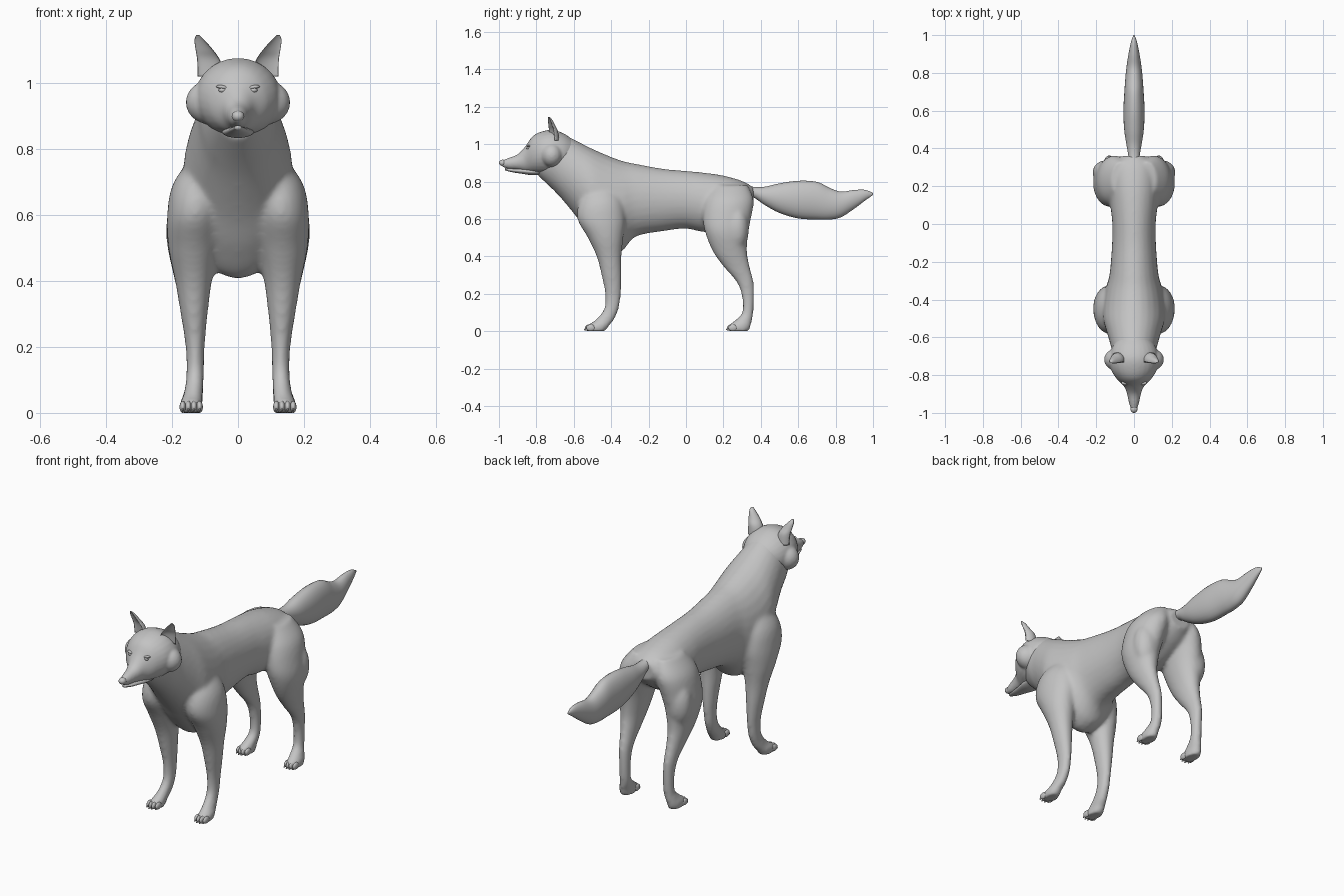
import bpy, bmesh, math
from mathutils import Matrix, Vector

if "Cube" in bpy.data.objects:
    bpy.data.objects.remove(bpy.data.objects["Cube"])

fur = bpy.data.materials.new("plain grey")
fur.use_nodes = True
GREY = (0.55, 0.55, 0.55, 1)
fur.diffuse_color = GREY
fur.node_tree.nodes["Principled BSDF"].inputs["Base Color"].default_value = GREY


def smooth_rows(rows, steps):
    """Spline through the rows so that a few sections give a soft shape."""
    out = []
    for i in range(len(rows) - 1):
        a, b, c, d = (rows[max(0, min(len(rows) - 1, i + k))] for k in (-1, 0, 1, 2))
        for s in range(steps):
            t = s / steps
            out.append([q + t * ((r - p) + t * ((2*p - 5*q + 4*r - u) + t * (3*q - p - 3*r + u))) / 2
                        for p, q, r, u in zip(a, b, c, d)])
    return out + [list(rows[-1])]


def skin(bm, rings):
    """Join rings of points into a closed tube."""
    loops = [[bm.verts.new(p) for p in ring] for ring in rings]
    n = len(loops[0])
    faces = [bm.faces.new(loops[0]), bm.faces.new(loops[-1][::-1])]
    for a, b in zip(loops, loops[1:]):
        for i in range(n):
            j = (i + 1) % n
            faces.append(bm.faces.new((a[i], b[i], b[j], a[j])))
    bmesh.ops.recalc_face_normals(bm, faces=faces)


ANGLES = [2 * math.pi * i / 28 for i in range(28)]


def loft_along_y(bm, rows):
    """Rows are y, top, bottom, half width."""
    rings = []
    for y, top, low, w in smooth_rows(rows, 5):
        mid, h = (top + low) / 2, max((top - low) / 2, 0.001)
        rings.append([(w * math.cos(a), y, mid + h * math.sin(a)) for a in ANGLES])
    skin(bm, rings)


def loft_along_z(bm, rows, side=1, front=1.0, turn=0.0):
    """Rows are z, x, front y, back y, half width; a negative front makes a cup."""
    rings = []
    for z, x, y0, y1, w in smooth_rows(rows, 5):
        mid, d = (y0 + y1) / 2, (y1 - y0) / 2
        ring = []
        for a in ANGLES:
            u, v = w * math.cos(a), d * math.sin(a)
            if v < 0:
                v *= front
            ring.append((side * (x + u * math.cos(turn) - v * math.sin(turn)),
                         mid + u * math.sin(turn) + v * math.cos(turn), z))
        rings.append(ring)
    skin(bm, rings)


def ball(bm, centre, radii, tilt=0.0):
    m = (Matrix.Translation(centre) @ Matrix.Rotation(tilt, 4, 'Y')
         @ Matrix.Diagonal(Vector((*radii, 1))))
    bmesh.ops.create_uvsphere(bm, u_segments=20, v_segments=12, radius=1, matrix=m)


def finish(bm, name, voxel=0, relax=6, mirror=False):
    mesh = bpy.data.meshes.new(name)
    bm.to_mesh(mesh)
    bm.free()
    mesh.materials.append(fur)
    mesh.polygons.foreach_set("use_smooth", [True] * len(mesh.polygons))
    obj = bpy.data.objects.new(name, mesh)
    bpy.context.collection.objects.link(obj)
    if voxel:
        r = obj.modifiers.new("merge", 'REMESH')
        r.mode, r.voxel_size, r.use_smooth_shade = 'VOXEL', voxel, True
        s = obj.modifiers.new("relax", 'SMOOTH')
        s.factor, s.iterations = 0.5, relax
    if mirror:
        obj.modifiers.new("mirror", 'MIRROR')
    return obj


# Torso, neck and four legs merged into one soft body
TORSO = [(-.79, 1.02, .83, .07), (-.71, 1.07, .755, .11), (-.65, 1.05, .69, .122),
         (-.57, 1.01, .59, .145), (-.5, .975, .49, .165), (-.42, .94, .41, .165),
         (-.34, .91, .43, .15), (-.27, .895, .505, .13), (-.12, .868, .535, .117),
         (0, .857, .548, .115), (.1, .847, .53, .125), (.2, .832, .55, .13),
         (.3, .803, .61, .115), (.36, .77, .67, .06)]
FRONT_LEG = [(.8, .07, -.52, -.38, .05), (.7, .115, -.57, -.34, .08),
             (.6, .13, -.58, -.325, .085), (.5, .135, -.525, -.335, .076),
             (.4, .135, -.478, -.345, .056), (.3, .133, -.452, -.345, .041),
             (.2, .13, -.433, -.348, .029), (.12, .13, -.438, -.36, .027),
             (.06, .135, -.485, -.385, .029), (.03, .142, -.53, -.41, .034),
             (0, .142, -.53, -.43, .034)]
HIND_LEG = [(.78, .07, .14, .33, .05), (.7, .1, .1, .362, .085),
            (.6, .125, .09, .347, .085), (.52, .138, .105, .332, .078),
            (.42, .14, .147, .327, .056), (.34, .137, .205, .342, .04),
            (.26, .133, .272, .362, .03), (.18, .13, .3, .364, .027),
            (.1, .13, .3, .36, .027), (.06, .135, .265, .354, .03),
            (.03, .142, .225, .347, .034), (0, .142, .23, .337, .034)]
bm = bmesh.new()
loft_along_y(bm, TORSO)
for side in (-1, 1):
    loft_along_z(bm, FRONT_LEG, side)
    loft_along_z(bm, HIND_LEG, side)
    ball(bm, (side * .15, .275, .55), (.07, .062, .12))
finish(bm, "body", voxel=.01, relax=8)

# Head with cheek ruffs
bm = bmesh.new()
loft_along_y(bm, [(-.988, .912, .882, .013), (-.95, .926, .868, .026), (-.9, .946, .862, .037),
                  (-.86, .987, .852, .053), (-.82, 1.042, .845, .092), (-.77, 1.068, .838, .122),
                  (-.71, 1.076, .838, .13), (-.65, 1.055, .85, .115), (-.6, 1.02, .88, .08)])
for side in (-1, 1):
    ball(bm, (side * .088, -.718, .942), (.071, .06, .066))
finish(bm, "head", voxel=.006, relax=8)

# Lower jaw, stepped in under the muzzle
bm = bmesh.new()
loft_along_y(bm, [(-.968, .872, .86, .01), (-.93, .87, .85, .022), (-.88, .87, .842, .032),
                  (-.82, .87, .834, .046), (-.77, .87, .838, .05)])
finish(bm, "lower_jaw")

# Nose pad
bm = bmesh.new()
ball(bm, (0, -.98, .9), (.019, .02, .017))
finish(bm, "nose")

# Cupped ears
bm = bmesh.new()
loft_along_z(bm, [(1.02, .08, -.755, -.68, .045), (1.07, .09, -.755, -.685, .036),
                  (1.1, .102, -.752, -.7, .028), (1.13, .117, -.75, -.715, .016),
                  (1.146, .122, -.742, -.73, .005)], front=-.35, turn=.35)
finish(bm, "ears", mirror=True)

# Eyes under slanted lids
bm = bmesh.new()
ball(bm, (.047, -.843, .979), (.012, .01, .008))
finish(bm, "eyes", mirror=True)
bm = bmesh.new()
ball(bm, (.047, -.84, .988), (.02, .012, .006), tilt=-.15)
finish(bm, "eyelids", mirror=True)

# Toes and claws
for name, y in (("front", -.52), ("hind", .24)):
    toes, claws = bmesh.new(), bmesh.new()
    for k in (-1.5, -.5, .5, 1.5):
        x, back = .142 + k * .017, .007 * abs(k)
        ball(toes, (x, y + back, .018), (.01, .024, .018))
        ball(claws, (x, y + back - .021, .009), (.003, .008, .005))
    finish(toes, name + "_toes", mirror=True)
    finish(claws, name + "_claws", mirror=True)

# Bushy tail
bm = bmesh.new()
loft_along_y(bm, [(.31, .785, .72, .03), (.36, .772, .715, .03), (.42, .772, .675, .04),
                  (.5, .79, .632, .052), (.6, .804, .603, .056), (.7, .798, .597, .051),
                  (.77, .765, .597, .046), (.83, .746, .61, .04), (.9, .755, .655, .029),
                  (.96, .755, .7, .017), (1, .738, .728, .003)])
finish(bm, "tail")
